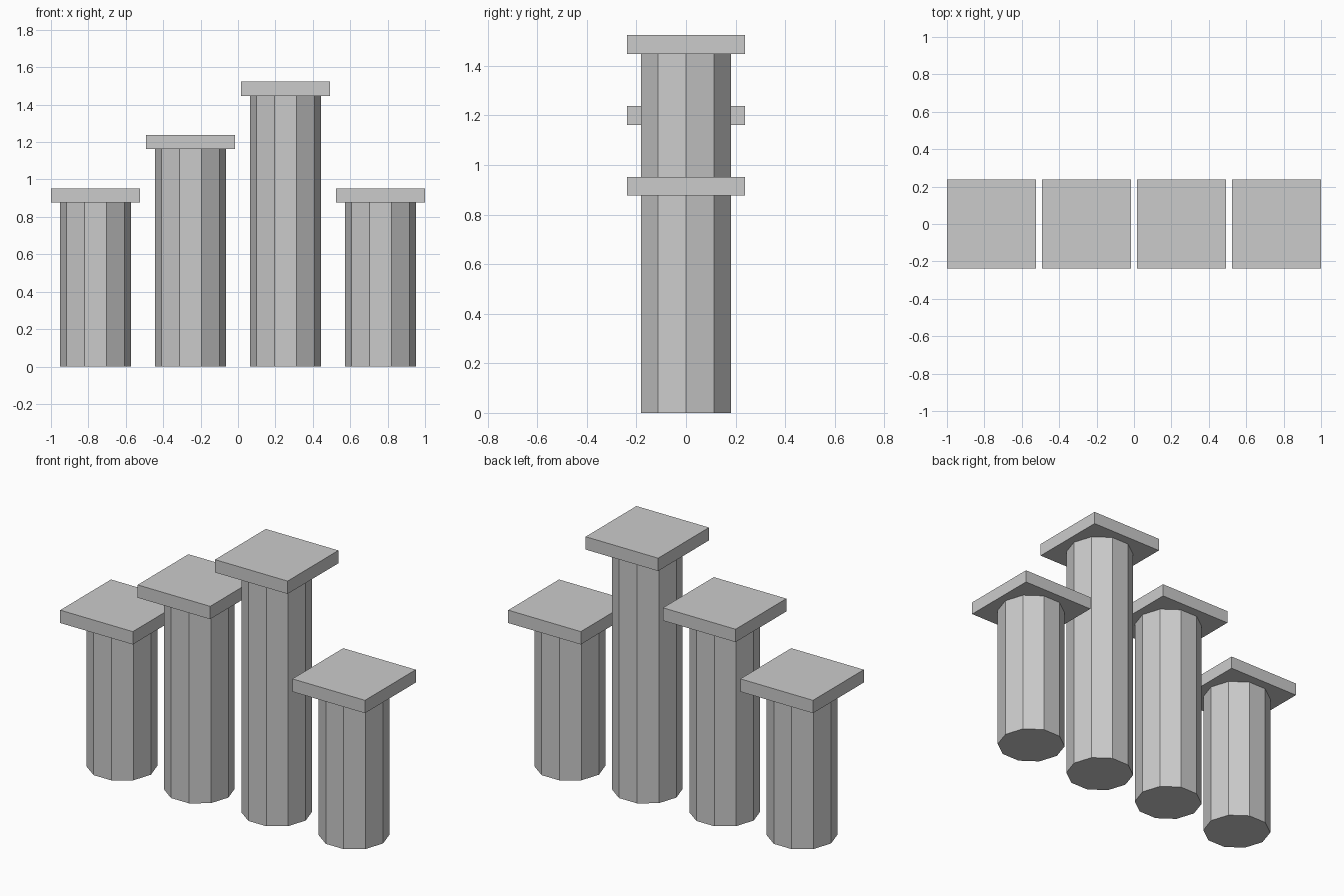
import bpy, bmesh
from math import pi
from mathutils import Matrix

if "Cube" in bpy.data.objects:
    bpy.data.objects.remove(bpy.data.objects["Cube"])

U = 2 / 6.3                      # design unit so the row is 2 wide
SPACING, CAP_W, CAP_T, RADIUS = 1.6 * U, 1.5 * U, 0.24 * U, 0.6 * U
TOPS = [3.0 * U, 3.9 * U, 4.8 * U, 3.0 * U]


def add_object(name, bm, location):
    mesh = bpy.data.meshes.new(name)
    bm.to_mesh(mesh)
    bm.free()
    obj = bpy.data.objects.new(name, mesh)
    obj.location = location
    bpy.context.collection.objects.link(obj)
    return obj


for i, top in enumerate(TOPS):
    x = (i - 1.5) * SPACING
    height = top - CAP_T

    # Ten-sided pillar with corners on the x axis
    bm = bmesh.new()
    bmesh.ops.create_cone(bm, cap_ends=True, segments=10, radius1=RADIUS,
                          radius2=RADIUS, depth=height,
                          matrix=Matrix.Rotation(pi / 2, 4, 'Z'))
    add_object(f"pillar_{i + 1}", bm, (x, 0, height / 2))

    # Square slab on top
    bm = bmesh.new()
    bmesh.ops.create_cube(bm, size=1,
                          matrix=Matrix.Diagonal((CAP_W, CAP_W, CAP_T, 1)))
    add_object(f"cap_slab_{i + 1}", bm, (x, 0, top - CAP_T / 2))
